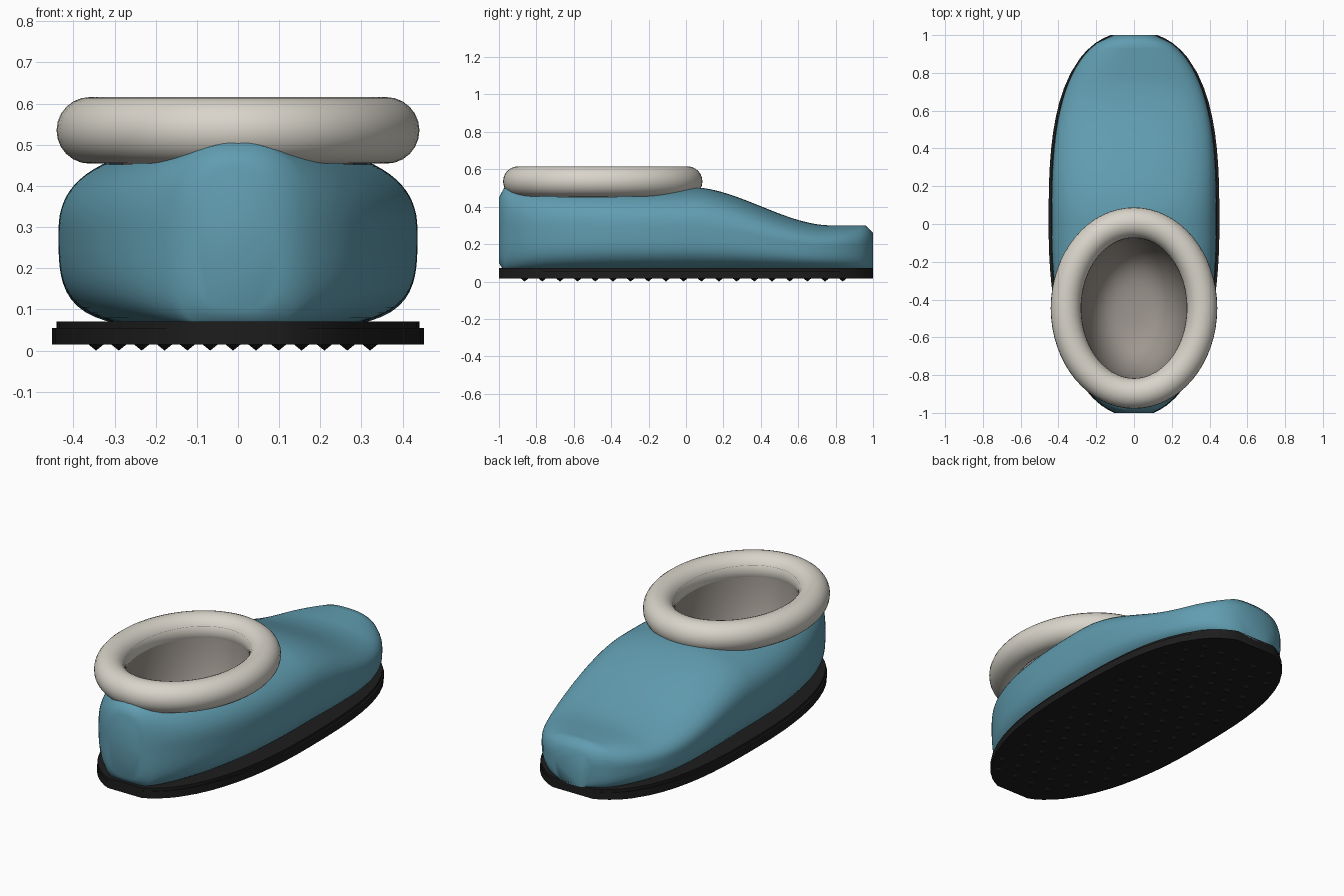
import bpy, bmesh, math

if "Cube" in bpy.data.objects:
    bpy.data.objects.remove(bpy.data.objects["Cube"])

TAU = 2 * math.pi
OPEN_Y = -0.445            # centre of the foot opening


def material(name, rgb):
    m = bpy.data.materials.new(name)
    m.diffuse_color = (*rgb, 1)
    m.use_nodes = True
    m.node_tree.nodes["Principled BSDF"].inputs["Base Color"].default_value = m.diffuse_color
    return m


BLUE = material("blue felt", (0.118, 0.335, 0.435))
CREAM = material("cream trim", (0.69, 0.66, 0.59))
TAUPE = material("taupe lining", (0.34, 0.308, 0.275))
BLACK = material("black rubber", (0.012, 0.012, 0.012))


def finish(bm, name, mat, angle=40):
    mesh = bpy.data.meshes.new(name)
    for f in bm.faces:
        f.smooth = True
    bm.to_mesh(mesh)
    bm.free()
    mesh.set_sharp_from_angle(angle=math.radians(angle))
    mesh.materials.append(mat)
    ob = bpy.data.objects.new(name, mesh)
    bpy.context.collection.objects.link(ob)
    return ob


def loft(rings, caps=True, cyclic=False):
    """Bridge equal-sized rings of points into a skin."""
    bm = bmesh.new()
    vr = [[bm.verts.new(p) for p in r] for r in rings]
    pairs = list(zip(vr, vr[1:]))
    if cyclic:
        pairs.append((vr[-1], vr[0]))
    for a, b in pairs:
        n = len(a)
        for i in range(n):
            j = (i + 1) % n
            bm.faces.new((a[i], a[j], b[j], b[i]))
    if caps:
        bm.faces.new(vr[0][::-1])
        bm.faces.new(vr[-1])
    bmesh.ops.recalc_face_normals(bm, faces=bm.faces)
    return bm


def half_width(y):
    """Footprint: full at the toe, slimmer at the heel."""
    p, q = (2.9, 0.435) if y > 0 else (2.3, 0.46)
    return 0.452 * (1 - abs(y / 1.018) ** p) ** q


def top_height(y):
    t = min(max((y - 0.02) / 0.76, 0), 1)
    return 0.505 - 0.205 * t * t * (3 - 2 * t)


def ellipse(rx, ry, z, n=64):
    return [(rx * math.cos(TAU * i / n), OPEN_Y + ry * math.sin(TAU * i / n), z)
            for i in range(n)]


# Upper: rounded cross-sections lofted from heel to toe
def section(y, w, lo, hi, n=96):
    mid = (lo + hi) / 2 + 0.008
    pts = []
    for i in range(n):
        a = TAU * i / n
        c, s = math.cos(a), math.sin(a)
        e = 2.5 if s > 0 else 3.6
        r = (abs(c) ** e + abs(s) ** e) ** (-1 / e)
        h = hi - mid if s > 0 else mid - lo
        pts.append((w * r * c, y, mid + h * r * s))
    return pts


rings = [section(-1, 0.1, 0.1, 0.45)]
stations = [-0.97, -0.94, -0.9] + [-0.87 + 0.02 * i for i in range(88)] + [0.9, 0.93, 0.96]
for y in stations:
    rings.append(section(y, half_width(y) * 0.965, 0.05, top_height(y)))
rings.append(section(1, 0.11, 0.06, 0.26))
bm = loft(rings)
# foot opening, its edge hidden under the collar
hole = []
for f in bm.faces:
    c = f.calc_center_median()
    if c.z > 0.38 and f.normal.z > 0.2 and (c.x / 0.31) ** 2 + ((c.y - OPEN_Y) / 0.41) ** 2 < 1:
        hole.append(f)
bmesh.ops.delete(bm, geom=hole, context='FACES')
finish(bm, "upper", BLUE, 65)

# Collar: padded oval ring
tube = []
for k in range(24):
    a = TAU * k / 24
    d = 0.081 * math.cos(a)
    tube.append(ellipse(0.36 + d, 0.452 + d, 0.535 + 0.081 * math.sin(a)))
finish(loft(tube, caps=False, cyclic=True), "collar", CREAM, 60)

# Lining: rounded cup facing inwards
cup = []
for k in range(13):
    a = math.pi / 2 * k / 12.5
    r = math.cos(a) ** 0.6
    cup.append(ellipse(0.287 * r, 0.379 * r, 0.57 - 0.47 * math.sin(a)))
bm = loft(cup, caps=False)
bm.faces.new([v for v in bm.verts][-64:])
bmesh.ops.recalc_face_normals(bm, faces=bm.faces)
bm.normal_update()
if max(bm.faces, key=lambda f: len(f.verts)).normal.z < 0:
    bmesh.ops.reverse_faces(bm, faces=bm.faces)
finish(bm, "lining", TAUPE, 60)


# Sole: wide outsole slab with a slightly narrower midsole above
def slab(name, scale, z0, z1):
    ys = [-1, -0.985, -0.96, -0.92] + [-0.88 + 0.08 * i for i in range(23)] + [0.92, 0.96, 0.985, 1]
    right = [(scale * half_width(y), y) for y in ys]
    outline = right + [(-x, y) for x, y in reversed(right)]
    finish(loft([[(x, y, z) for x, y in outline] for z in (z0, z1)]), name, BLACK, 35)


slab("outsole", 1.0, 0.015, 0.055)
slab("midsole", 0.975, 0.055, 0.071)

# Tread: staggered rows of small pointed studs
bm = bmesh.new()
for row in range(19):
    y = -0.863 + 0.0945 * row
    for col in range(13):
        x = -0.345 + 0.0555 * col
        if (row + col) % 2 or abs(x) > half_width(y) - 0.05:
            continue
        base = [bm.verts.new((x + 0.02 * math.cos(TAU * i / 8),
                              y + 0.02 * math.sin(TAU * i / 8), 0.016)) for i in range(8)]
        tip = bm.verts.new((x, y, 0))
        for i in range(8):
            bm.faces.new((base[(i + 1) % 8], base[i], tip))
finish(bm, "tread_studs", BLACK, 60)
